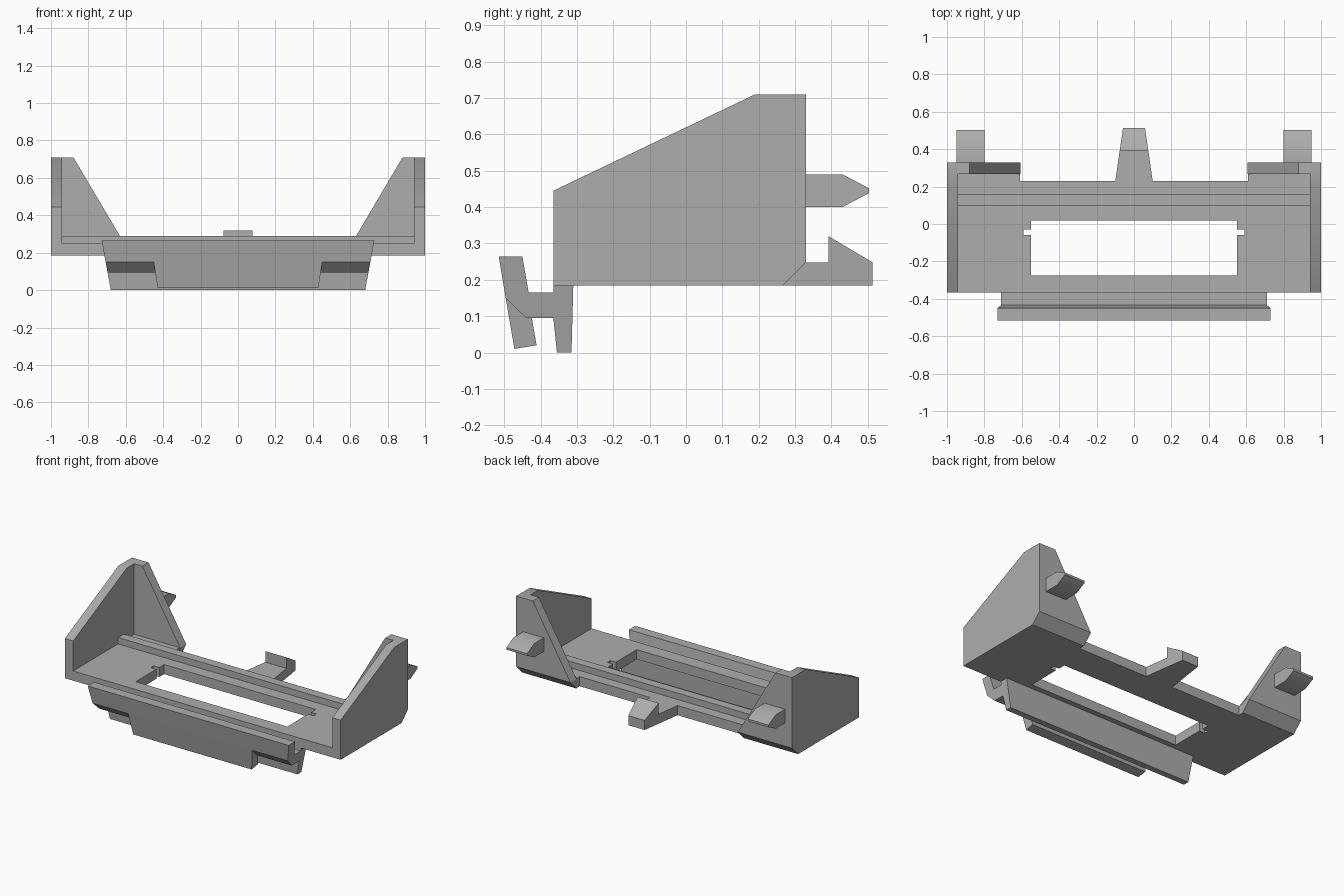
import bpy
import bmesh
import math
from mathutils import Vector

cube = bpy.data.objects.get("Cube")
if cube:
    bpy.data.objects.remove(cube)

grey = bpy.data.materials.new("plain grey")
grey.use_nodes = True
colour = (0.42, 0.42, 0.42, 1)
grey.diffuse_color = colour
grey.node_tree.nodes["Principled BSDF"].inputs["Base Color"].default_value = colour

# Ways to place a profile point (a, b) at depth d along each extrusion axis
AXES = {
    "x": lambda a, b, d: Vector((d, a, b)),
    "y": lambda a, b, d: Vector((a, d, b)),
    "z": lambda a, b, d: Vector((a, b, d)),
}


def prism(name, profile, axis, low, high, mirror=False):
    """Extrude a profile; low and high may be functions of (a, b) for a taper."""
    def depth(limit, a, b):
        return limit(a, b) if callable(limit) else limit

    bm = bmesh.new()
    ends = [[bm.verts.new(AXES[axis](a, b, depth(limit, a, b))) for a, b in profile]
            for limit in (low, high)]
    for end in ends:
        bm.faces.new(end)
    n = len(profile)
    for i in range(n):
        j = (i + 1) % n
        bm.faces.new((ends[0][i], ends[0][j], ends[1][j], ends[1][i]))
    bmesh.ops.recalc_face_normals(bm, faces=bm.faces)
    if mirror:
        # Open the seam so both halves join cleanly
        seam = [f for f in bm.faces if all(abs(v.co.x) < 1e-5 for v in f.verts)]
        bmesh.ops.delete(bm, geom=seam, context="FACES_ONLY")
    mesh = bpy.data.meshes.new(name)
    bm.to_mesh(mesh)
    bm.free()
    mesh.materials.append(grey)
    obj = bpy.data.objects.new(name, mesh)
    bpy.context.collection.objects.link(obj)
    if mirror:
        obj.modifiers.new("Mirror", "MIRROR")
    bpy.ops.object.select_all(action="DESELECT")
    obj.select_set(True)
    bpy.context.view_layer.objects.active = obj
    bpy.ops.object.shade_smooth_by_angle(angle=math.radians(35))
    return obj


BOTTOM, FLOOR, TOP = 0.185, 0.248, 0.71
FRONT, BACK, WALL = -0.365, 0.33, 0.267
INNER = 0.94

# Floor plate with a notched rectangular opening
prism("floor_plate", [
    (0, 0.02), (0.55, 0.02), (0.55, -0.03), (0.59, -0.03), (0.59, -0.06),
    (0.55, -0.06), (0.55, -0.275), (0, -0.275), (0, FRONT), (INNER, FRONT),
    (INNER, WALL), (0.61, WALL), (0.61, 0.23), (0, 0.23)],
    "z", BOTTOM, FLOOR, mirror=True)

# Low ridge behind the opening
prism("floor_ridge", [(0.10, FLOOR), (0.16, FLOOR), (0.16, 0.29), (0.10, 0.29)],
      "x", -INNER, INNER)

# Sloped side panels with a chamfered rear foot
prism("side_panels", [
    (FRONT, BOTTOM), (FRONT, 0.445), (0.19, TOP), (BACK, TOP), (BACK, FLOOR), (WALL, BOTTOM)],
    "x", INNER, 1, mirror=True)

# Triangular rear walls and their chamfered feet
prism("rear_walls", [(0.607, FLOOR), (0.88, TOP), (INNER, TOP), (INNER, FLOOR)],
      "y", WALL, BACK, mirror=True)
prism("rear_feet", [(WALL, BOTTOM), (WALL, FLOOR), (BACK, FLOOR)],
      "x", 0.607, INNER, mirror=True)

# Pointed pegs on the rear walls
prism("rear_pegs", [
    (BACK, 0.40), (BACK, 0.49), (0.43, 0.49), (0.503, 0.452), (0.503, 0.438), (0.43, 0.40)],
    "x", 0.80, 0.95, mirror=True)


# Tapered centre tab with a hooked end
def tab_width(y, z):
    return 0.10 - 0.145 * (y - 0.23)


prism("rear_hook", [
    (0.23, BOTTOM), (0.23, FLOOR), (0.392, FLOOR), (0.392, 0.32), (0.513, FLOOR), (0.513, BOTTOM)],
    "x", lambda y, z: -tab_width(y, z), tab_width)


# Front clip: rear leg, bridge and outer lip, narrowing downwards
def clip_width(y, z):
    return 0.68 + 0.185 * z


prism("front_clip", [
    (-0.515, 0.264), (-0.45, 0.264), (-0.433, 0.165), (FRONT, 0.165), (FRONT, BOTTOM),
    (-0.31, BOTTOM), (-0.315, 0), (-0.355, 0), (FRONT, 0.095), (-0.44, 0.095), (-0.496, 0.15)],
    "x", lambda y, z: -clip_width(y, z), clip_width)


# Finger flap hanging from the middle of the clip
def flap_width(y, z):
    return 0.428 + 0.15 * z


prism("front_flap", [
    (-0.496, 0.15), (-0.44, 0.095), (-0.424, 0.095), (-0.411, 0.02), (-0.472, 0.01)],
    "x", lambda y, z: -flap_width(y, z), flap_width)
